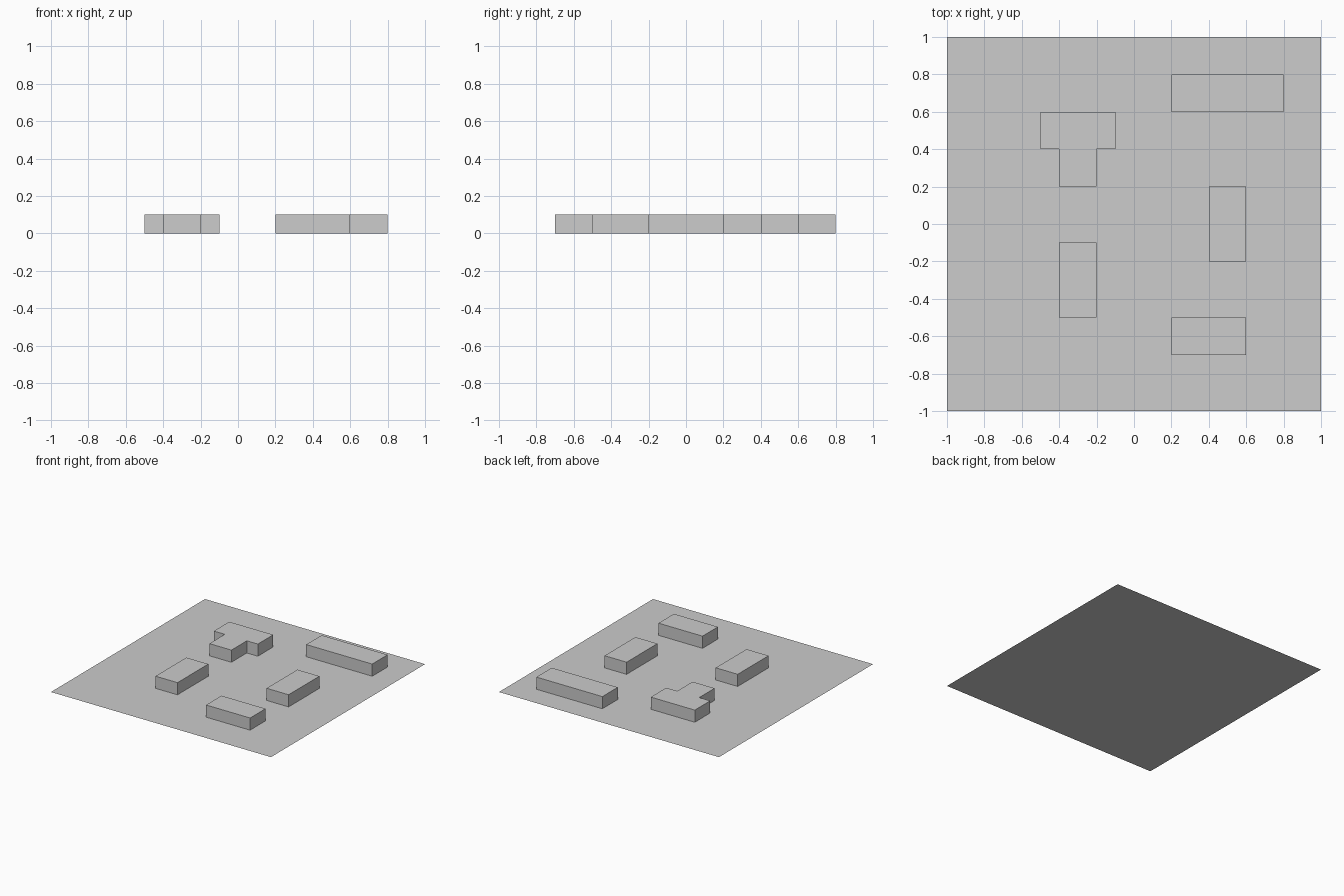
import bpy, bmesh

if "Cube" in bpy.data.objects:
    bpy.data.objects.remove(bpy.data.objects["Cube"])

HEIGHT = 0.1

grey = bpy.data.materials.new("light grey")
grey.diffuse_color = (0.604, 0.604, 0.604, 1)
grey.use_nodes = True
grey.node_tree.nodes["Principled BSDF"].inputs["Base Color"].default_value = grey.diffuse_color


def slab(name, outline, height=0.0):
    """Flat outline, optionally raised into an open-bottomed block."""
    bm = bmesh.new()
    top = bm.faces.new([bm.verts.new((x, y, height)) for x, y in outline])
    if height:
        base = [bm.verts.new((x, y, 0)) for x, y in outline]
        n = len(base)
        for i in range(n):
            j = (i + 1) % n
            bm.faces.new((base[i], base[j], top.verts[j], top.verts[i]))
    mesh = bpy.data.meshes.new(name)
    bm.to_mesh(mesh)
    bm.free()
    mesh.materials.append(grey)
    obj = bpy.data.objects.new(name, mesh)
    bpy.context.collection.objects.link(obj)


def rect(x0, y0, x1, y1):
    return [(x0, y0), (x1, y0), (x1, y1), (x0, y1)]


# Ground sheet
slab("ground_sheet", rect(-1, -1, 1, 1))

# Rectangular blocks
blocks = {
    "back_long_block": (0.2, 0.6, 0.8, 0.8),
    "right_block": (0.4, -0.2, 0.6, 0.2),
    "left_block": (-0.4, -0.5, -0.2, -0.1),
    "front_block": (0.2, -0.7, 0.6, -0.5),
}
for name, bounds in blocks.items():
    slab(name, rect(*bounds), HEIGHT)

# T-shaped block
slab("t_shaped_block", [(-0.4, 0.2), (-0.2, 0.2), (-0.2, 0.4), (-0.1, 0.4),
                        (-0.1, 0.6), (-0.5, 0.6), (-0.5, 0.4), (-0.4, 0.4)], HEIGHT)
